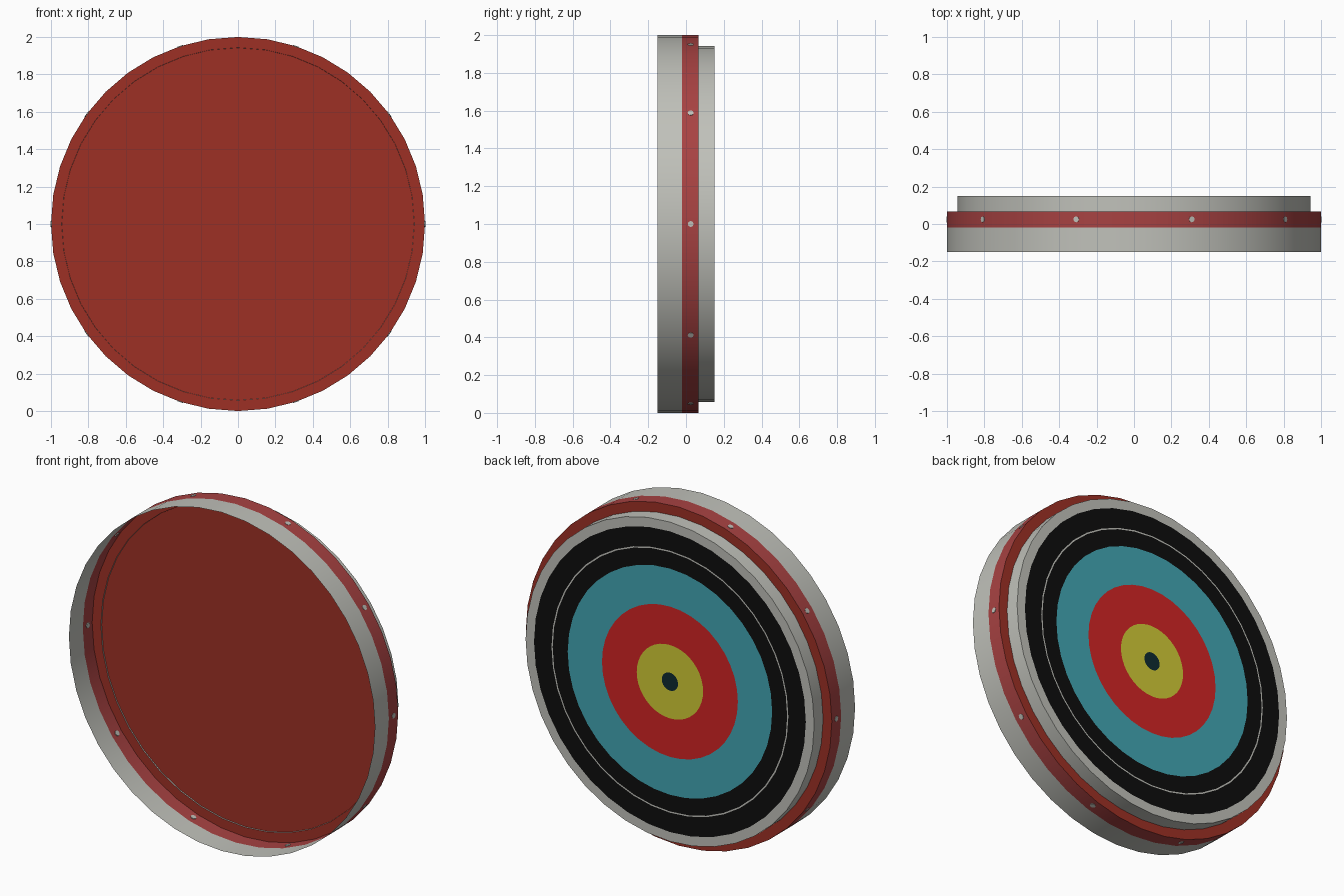
import bpy, bmesh, math
from mathutils import Matrix, Vector

if "Cube" in bpy.data.objects:
    bpy.data.objects.remove(bpy.data.objects["Cube"])

SIDES = 40


def srgb(r, g, b):
    def lin(c):
        c /= 255
        return c / 12.92 if c <= 0.04045 else ((c + 0.055) / 1.055) ** 2.4
    return (lin(r), lin(g), lin(b), 1)


def material(name, *rgb):
    m = bpy.data.materials.new(name)
    m.diffuse_color = srgb(*rgb)
    m.use_nodes = True
    m.node_tree.nodes["Principled BSDF"].inputs["Base Color"].default_value = m.diffuse_color
    return m


GREY = material("light grey", 192, 193, 186)
BAND = material("band red", 168, 66, 66)
BRICK = material("brick red", 158, 48, 37)
BLACK = material("black", 13, 13, 13)
BLUE = material("teal blue", 66, 166, 180)
RED = material("bright red", 210, 36, 36)
YELLOW = material("yellow", 210, 203, 54)
CENTRE = material("dark teal", 14, 42, 48)


def finish(bm, name, mats):
    me = bpy.data.meshes.new(name)
    bm.to_mesh(me)
    bm.free()
    for m in mats:
        me.materials.append(m)
    ob = bpy.data.objects.new(name, me)
    bpy.context.collection.objects.link(ob)
    return ob


def lathe(name, profile, colours):
    """Turn (radius, y) points about the y axis; one colour per segment."""
    mats = list(dict.fromkeys(colours))
    bm = bmesh.new()
    rings = []
    for r, y in profile:
        if r == 0:
            v = bm.verts.new((0, y, 1))
            rings.append([v] * SIDES)
        else:
            angles = [2 * math.pi * i / SIDES for i in range(SIDES)]
            rings.append([bm.verts.new((r * math.cos(a), y, 1 + r * math.sin(a)))
                          for a in angles])
    for a, b, col in zip(rings, rings[1:], colours):
        for i in range(SIDES):
            j = (i + 1) % SIDES
            f = bm.faces.new(dict.fromkeys((a[i], a[j], b[j], b[i])))
            f.material_index = mats.index(col)
    ob = finish(bm, name, mats)
    bpy.ops.object.select_all(action='DESELECT')
    ob.select_set(True)
    bpy.context.view_layer.objects.active = ob
    bpy.ops.object.shade_smooth_by_angle(angle=math.radians(30))
    return ob


# Raised target with painted rings on the back, and its side wall
radii = [0, 0.053, 0.217, 0.444, 0.668, 0.766, 0.774, 0.888, 0.943]
lathe("target_face", [(r, 0.15) for r in radii] + [(0.943, 0.067)],
      [CENTRE, YELLOW, RED, BLUE, BLACK, GREY, BLACK, GREY, GREY])

# Open outer rim: step at the back, red band, grey front edge
lathe("outer_rim", [(0.943, 0.067), (1, 0.067), (1, -0.02), (1, -0.15)],
      [BRICK, BAND, GREY])

# Recessed disc seen from the front, with a thin grey lip
lathe("front_disc", [(0.943, 0.067), (0.942, 0.073), (0, 0.073)], [GREY, BRICK])

# Ten small studs around the red band, showing inside and out
bm = bmesh.new()
for k in range(10):
    a = 2 * math.pi * k / 10
    d = Vector((math.cos(a), 0, math.sin(a)))
    place = Matrix.Translation(d * 0.9985 + Vector((0, 0.025, 1)))
    turn = d.to_track_quat('Z', 'Y').to_matrix().to_4x4()
    bmesh.ops.create_cone(bm, cap_ends=True, segments=8, radius1=0.016,
                          radius2=0.016, depth=0.006, matrix=place @ turn)
finish(bm, "rim_studs", [GREY])
